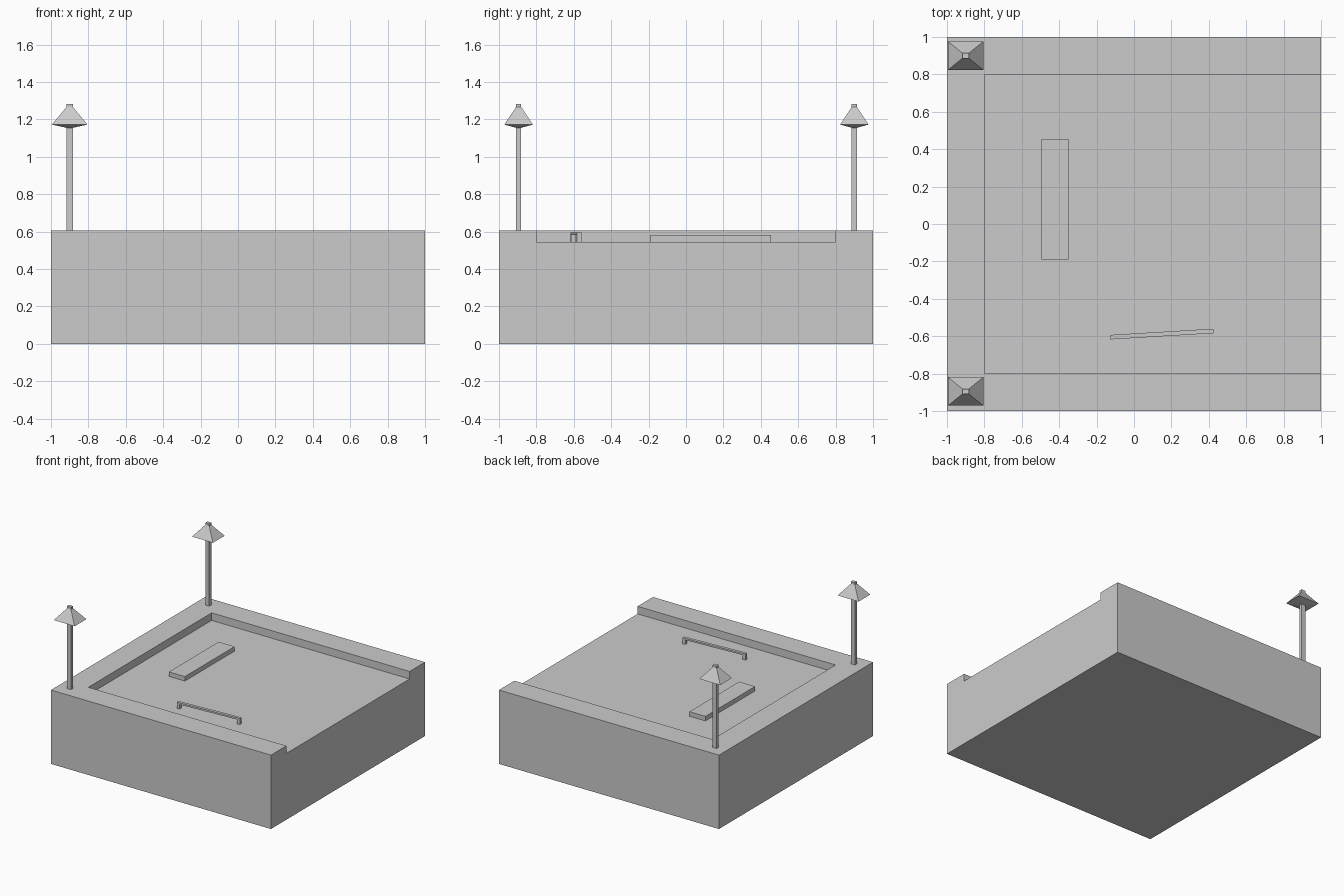
import bpy
import bmesh
from math import atan2, hypot
from mathutils import Matrix, Vector

if "Cube" in bpy.data.objects:
    bpy.data.objects.remove(bpy.data.objects["Cube"])

GREY = (0.6, 0.6, 0.6, 1)
grey = bpy.data.materials.new("plain_grey")
grey.use_nodes = True
grey.diffuse_color = GREY
grey.node_tree.nodes["Principled BSDF"].inputs["Base Color"].default_value = GREY


def make_object(name, bm):
    bmesh.ops.recalc_face_normals(bm, faces=bm.faces)
    mesh = bpy.data.meshes.new(name)
    bm.to_mesh(mesh)
    bm.free()
    mesh.materials.append(grey)
    obj = bpy.data.objects.new(name, mesh)
    bpy.context.collection.objects.link(obj)
    return obj


def box(name, low, high):
    low, high = Vector(low), Vector(high)
    bm = bmesh.new()
    bmesh.ops.create_cube(bm, size=1)
    bmesh.ops.scale(bm, vec=high - low, verts=bm.verts)
    bmesh.ops.translate(bm, vec=(low + high) / 2, verts=bm.verts)
    return make_object(name, bm)


def rect_loft(name, sections, x, y):
    """Stack of rectangles (width, depth, z) skinned into one solid."""
    bm = bmesh.new()
    rings = [[bm.verts.new((x + sx * w / 2, y + sy * d / 2, z))
              for sx, sy in ((-1, -1), (1, -1), (1, 1), (-1, 1))]
             for w, d, z in sections]
    for a, b in zip(rings, rings[1:]):
        for i in range(4):
            j = (i + 1) % 4
            bm.faces.new((a[i], a[j], b[j], b[i]))
    bm.faces.new(rings[0])
    bm.faces.new(rings[-1])
    return make_object(name, bm)


TOP, FLOOR = 0.607, 0.545

# Block with a sunken floor, open on the +x side
block = box("block", (-1, -1, 0), (1, 1, TOP))
cutter = box("recess_cutter", (-0.8, -0.8, FLOOR), (1.2, 0.8, 0.8))
cutter.hide_render = True
cut = block.modifiers.new("recess", 'BOOLEAN')
cut.operation, cut.solver, cut.object = 'DIFFERENCE', 'EXACT', cutter
bpy.context.view_layer.objects.active = block
bpy.ops.object.modifier_apply(modifier=cut.name)
bpy.data.objects.remove(cutter)

# Low bench slab
box("bench", (-0.495, -0.19, FLOOR), (-0.35, 0.455, 0.582))

# Lamps on the two left-hand corners of the rim
W, D = 0.036, 0.028
for side, y in (("front", -0.895), ("back", 0.9)):
    rect_loft(side + "_lamp", [(W, D, TOP), (W, D, 1.155), (0.19, 0.153, 1.172),
                               (W, D, 1.265), (W, D, 1.283)], -0.9, y)

# Slanted rail: a bridge profile extruded across its thickness
start, end = Vector((-0.125, -0.605)), Vector((0.425, -0.572))
span = end - start
half, leg, thick, h = span.length / 2, 0.025, 0.024, 0.595 - FLOOR
profile = [(-half, 0), (-half + leg, 0), (-half + leg, h - 0.014),
           (half - leg, h - 0.014), (half - leg, 0), (half, 0), (half, h), (-half, h)]
bm = bmesh.new()
face = bm.faces.new([bm.verts.new((u, -thick / 2, v)) for u, v in profile])
new = bmesh.ops.extrude_face_region(bm, geom=[face])["geom"]
bmesh.ops.translate(bm, vec=(0, thick, 0),
                    verts=[g for g in new if isinstance(g, bmesh.types.BMVert)])
rail = make_object("rail", bm)
mid = (start + end) / 2
rail.matrix_world = (Matrix.Translation((mid.x, mid.y, FLOOR))
                     @ Matrix.Rotation(atan2(span.y, span.x), 4, 'Z'))
